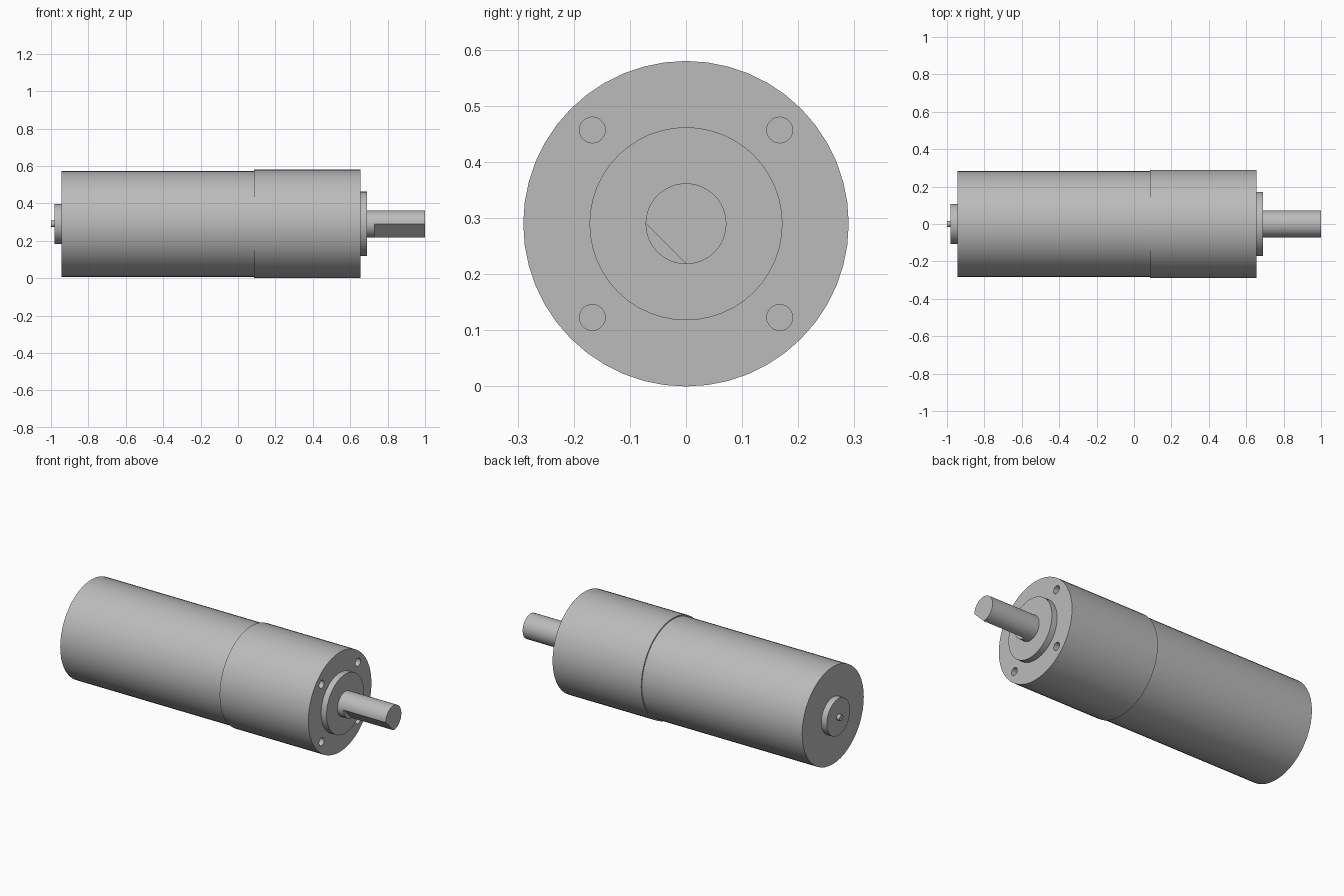
import bpy
import math
from mathutils import Matrix, Vector

if "Cube" in bpy.data.objects:
    bpy.data.objects.remove(bpy.data.objects["Cube"], do_unlink=True)

AXIS_Z = 0.29

metal = bpy.data.materials.new("grey metal")
metal.use_nodes = True
colour = (0.5, 0.5, 0.5, 1)
metal.diffuse_color = colour
metal.node_tree.nodes["Principled BSDF"].inputs["Base Color"].default_value = colour


def rod(name, x0, x1, radius, y=0, z=AXIS_Z, sides=48):
    """Cylinder lying along x from x0 to x1."""
    bpy.ops.mesh.primitive_cylinder_add(
        vertices=sides, radius=radius, depth=x1 - x0,
        location=((x0 + x1) / 2, y, z), rotation=(0, math.pi / 2, 0))
    ob = bpy.context.object
    ob.name = name
    ob.data.materials.append(metal)
    bpy.ops.object.transform_apply(location=False, rotation=True, scale=True)
    return ob


def cut(target, cutter):
    """Subtract a hidden cutter from the target and apply it."""
    bpy.context.view_layer.objects.active = target
    mod = target.modifiers.new("cut", "BOOLEAN")
    mod.operation = "DIFFERENCE"
    mod.solver = "EXACT"
    mod.object = cutter
    bpy.ops.object.modifier_apply(modifier=mod.name)
    bpy.data.objects.remove(cutter, do_unlink=True)


# Body sections
motor_can = rod("motor_can", -0.945, 0.085, 0.283)
gearbox = rod("gearbox", 0.085, 0.655, 0.29)
front_boss = rod("front_boss", 0.655, 0.69, 0.172)
rear_boss = rod("rear_boss", -0.98, -0.945, 0.107)
rear_shaft = rod("rear_shaft", -1.0, -0.98, 0.017, sides=24)
output_shaft = rod("output_shaft", 0.69, 1.0, 0.072)

# Four blind mounting holes in the gearbox face
for sy in (-1, 1):
    for sz in (-1, 1):
        cut(gearbox, rod("hole_cutter", 0.555, 0.7, 0.023,
                         sy * 0.167, AXIS_Z + sz * 0.167, 24))

# Flat along the outer part of the output shaft, facing front and down
size = 0.2
direction = Vector((0, -1, -1)).normalized()
centre = Vector((0.73 + size, 0, AXIS_Z)) + direction * (0.0505 + size / 2)
bpy.ops.mesh.primitive_cube_add(size=1)
flat_cutter = bpy.context.object
flat_cutter.data.materials.append(metal)
flat_cutter.data.transform(Matrix.Translation(centre)
                           @ Matrix.Rotation(math.pi / 4, 4, "X")
                           @ Matrix.Diagonal((2 * size, size, size, 1)))
cut(output_shaft, flat_cutter)

# Smooth round sides, sharp rims
for ob in (motor_can, gearbox, front_boss, rear_boss, rear_shaft, output_shaft):
    bpy.ops.object.select_all(action="DESELECT")
    ob.select_set(True)
    bpy.context.view_layer.objects.active = ob
    bpy.ops.object.shade_smooth_by_angle(angle=math.radians(30))
